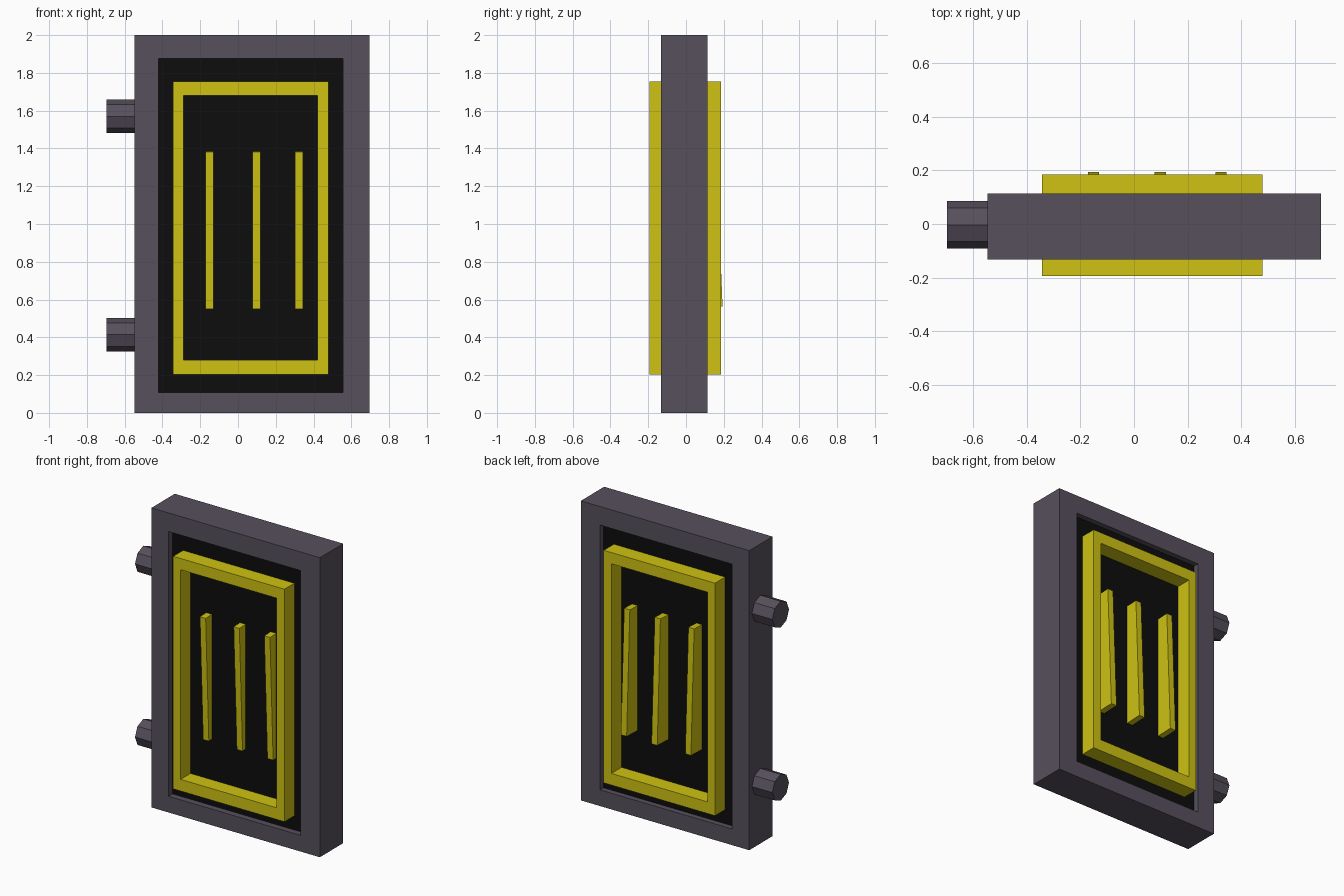
import bpy, bmesh, math

if "Cube" in bpy.data.objects:
    bpy.data.objects.remove(bpy.data.objects["Cube"])


def material(name, rgb):
    m = bpy.data.materials.new(name)
    m.diffuse_color = (*rgb, 1)
    m.use_nodes = True
    m.node_tree.nodes["Principled BSDF"].inputs["Base Color"].default_value = m.diffuse_color
    return m


METAL = material("dark_metal", (0.095, 0.08, 0.108))
YELLOW = material("yellow", (0.62, 0.54, 0.006))
BLACK = material("black", (0.004, 0.004, 0.004))


def box(name, x, y, z, mat, tilt=0):
    """Box from (min, max) ranges, optionally leaning about x."""
    bpy.ops.mesh.primitive_cube_add(
        size=1, location=[sum(r) / 2 for r in (x, y, z)], rotation=(tilt, 0, 0))
    ob = bpy.context.object
    ob.name = name
    ob.scale = [r[1] - r[0] for r in (x, y, z)]
    ob.data.materials.append(mat)
    return ob


def ring(name, outer, inner, y, mat):
    """Rectangular frame; outer and inner are (x0, x1, z0, z1)."""
    bm = bmesh.new()
    loops = []
    for yy in y:
        for x0, x1, z0, z1 in (outer, inner):
            loops.append([bm.verts.new((px, yy, pz)) for px, pz in
                          ((x0, z0), (x1, z0), (x1, z1), (x0, z1))])
    fo, fi, bo, bi = loops
    for a, b in ((fo, fi), (fi, bi), (bi, bo), (bo, fo)):
        for i in range(4):
            j = (i + 1) % 4
            bm.faces.new((a[i], a[j], b[j], b[i]))
    bmesh.ops.recalc_face_normals(bm, faces=bm.faces)
    me = bpy.data.meshes.new(name)
    bm.to_mesh(me)
    bm.free()
    me.materials.append(mat)
    bpy.context.collection.objects.link(bpy.data.objects.new(name, me))


# Outer door frame and recessed panel
ring("door_frame", (-0.547, 0.697, 0, 2), (-0.42, 0.555, 0.108, 1.876),
     (-0.132, 0.114), METAL)
box("panel", (-0.42, 0.555), (-0.09, 0.077), (0.108, 1.876), BLACK)

# Yellow trim passing through the panel
ring("yellow_trim", (-0.343, 0.479, 0.202, 1.755), (-0.288, 0.422, 0.28, 1.68),
     (-0.194, 0.184), YELLOW)

# Three slightly leaning bars
for i, x in enumerate((-0.151, 0.098, 0.324)):
    box(f"bar_{i + 1}", (x - 0.021, x + 0.021), (-0.139, 0.177), (0.556, 1.389),
        YELLOW, tilt=0.04)

# Octagonal hinge pegs
for name, z in (("lower_hinge", 0.414), ("upper_hinge", 1.57)):
    bpy.ops.mesh.primitive_cylinder_add(
        vertices=8, radius=0.088, depth=0.16, location=(-0.617, -0.003, z),
        rotation=(0, math.pi / 2, 0))
    bpy.context.object.name = name
    bpy.context.object.data.materials.append(METAL)
